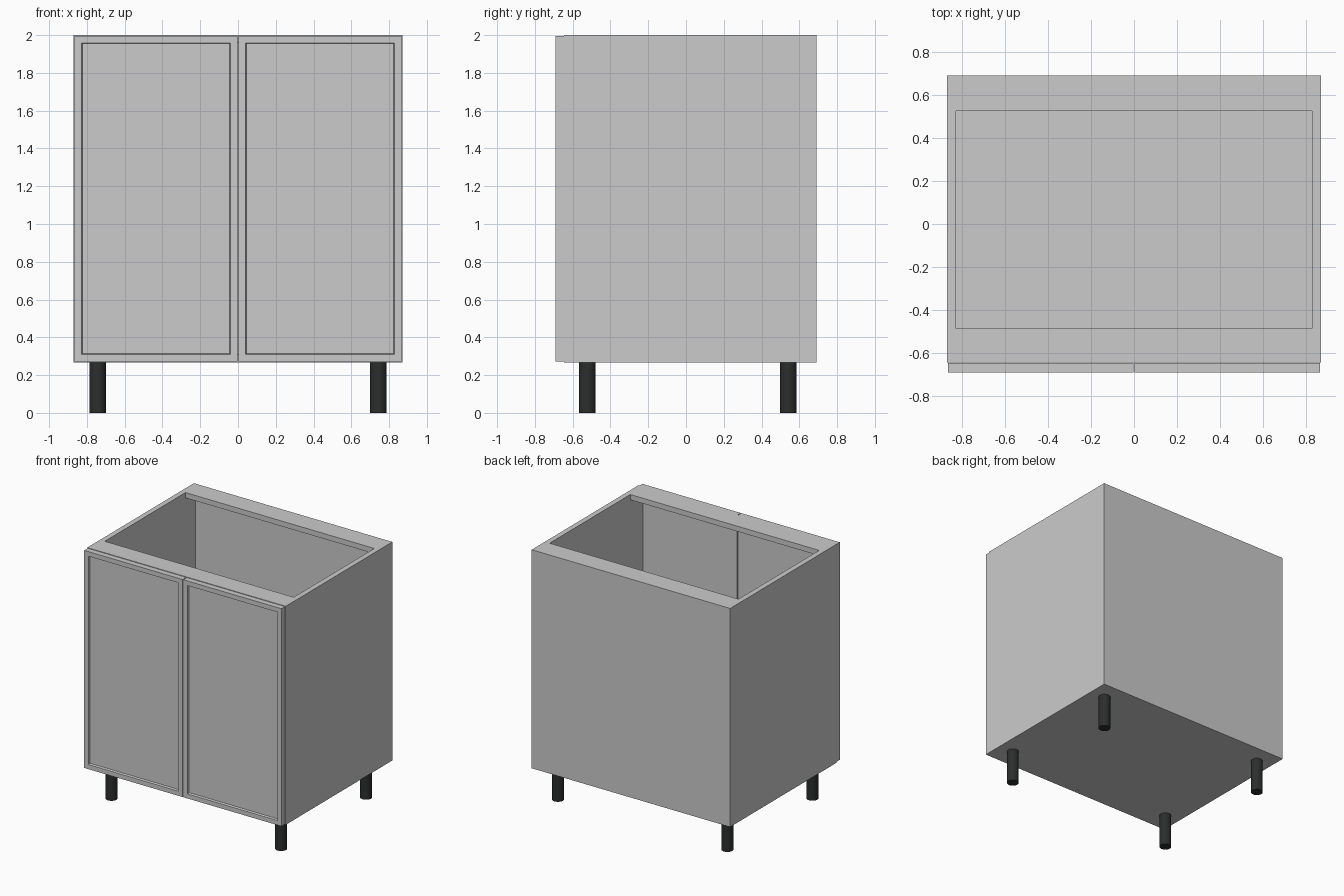
import bpy, bmesh
from mathutils import Vector

if "Cube" in bpy.data.objects:
    bpy.data.objects.remove(bpy.data.objects["Cube"])

W, BACK, FRONT = 0.87, 0.69, -0.645      # carcass half width, back and front
BASE, TOP, T = 0.268, 2.0, 0.042         # underside, top, board thickness


def add_object(name, bm, mat=None):
    mesh = bpy.data.meshes.new(name)
    bm.to_mesh(mesh)
    bm.free()
    obj = bpy.data.objects.new(name, mesh)
    bpy.context.collection.objects.link(obj)
    if mat:
        mesh.materials.append(mat)
    return obj


def box_bm(lo, hi):
    bm = bmesh.new()
    bmesh.ops.create_cube(bm, size=1)
    lo, hi = Vector(lo), Vector(hi)
    bmesh.ops.scale(bm, vec=hi - lo, verts=bm.verts)
    bmesh.ops.translate(bm, vec=(lo + hi) / 2, verts=bm.verts)
    return bm


def box(name, lo, hi):
    return add_object(name, box_bm(lo, hi))


# Carcass boards
I = W - T
box("left_side", (-W, FRONT, BASE), (-I, BACK, TOP))
box("right_side", (I, FRONT, BASE), (W, BACK, TOP))
box("bottom_panel", (-I, FRONT, BASE), (I, BACK - T, BASE + T))
box("back_panel", (-I, BACK - T, BASE), (I, BACK, TOP))
box("front_top_rail", (-I, FRONT, TOP - T), (I, -0.485, TOP))
box("back_top_rail", (-I, 0.525, TOP - T), (I, BACK - T, TOP))


# Doors with a recessed centre panel and narrow sloped step
def door(name, x0, x1):
    bm = box_bm((x0, -0.69, BASE + 0.004), (x1, FRONT - 0.001, TOP - 0.004))
    bm.normal_update()
    face = min(bm.faces, key=lambda f: f.calc_center_median().y)
    bmesh.ops.inset_region(bm, faces=[face], thickness=0.052)
    bmesh.ops.inset_region(bm, faces=[face], thickness=0.007, depth=-0.015)
    add_object(name, bm)


door("left_door", -0.865, -0.003)
door("right_door", 0.003, 0.865)

# Black round legs
black = bpy.data.materials.new("black_plastic")
black.diffuse_color = (0.025, 0.027, 0.027, 1)
black.use_nodes = True
black.node_tree.nodes["Principled BSDF"].inputs["Base Color"].default_value = black.diffuse_color
for side, x in (("left", -0.743), ("right", 0.743)):
    for end, y in (("front", -0.522), ("back", 0.542)):
        bm = bmesh.new()
        bmesh.ops.create_cone(bm, cap_ends=True, segments=32,
                              radius1=0.044, radius2=0.044, depth=BASE)
        bmesh.ops.translate(bm, vec=(x, y, BASE / 2), verts=bm.verts)
        for f in bm.faces:
            f.smooth = len(f.verts) == 4
        for e in bm.edges:
            e.smooth = all(len(f.verts) == 4 for f in e.link_faces)
        add_object(f"{end}_{side}_leg", bm, black)
